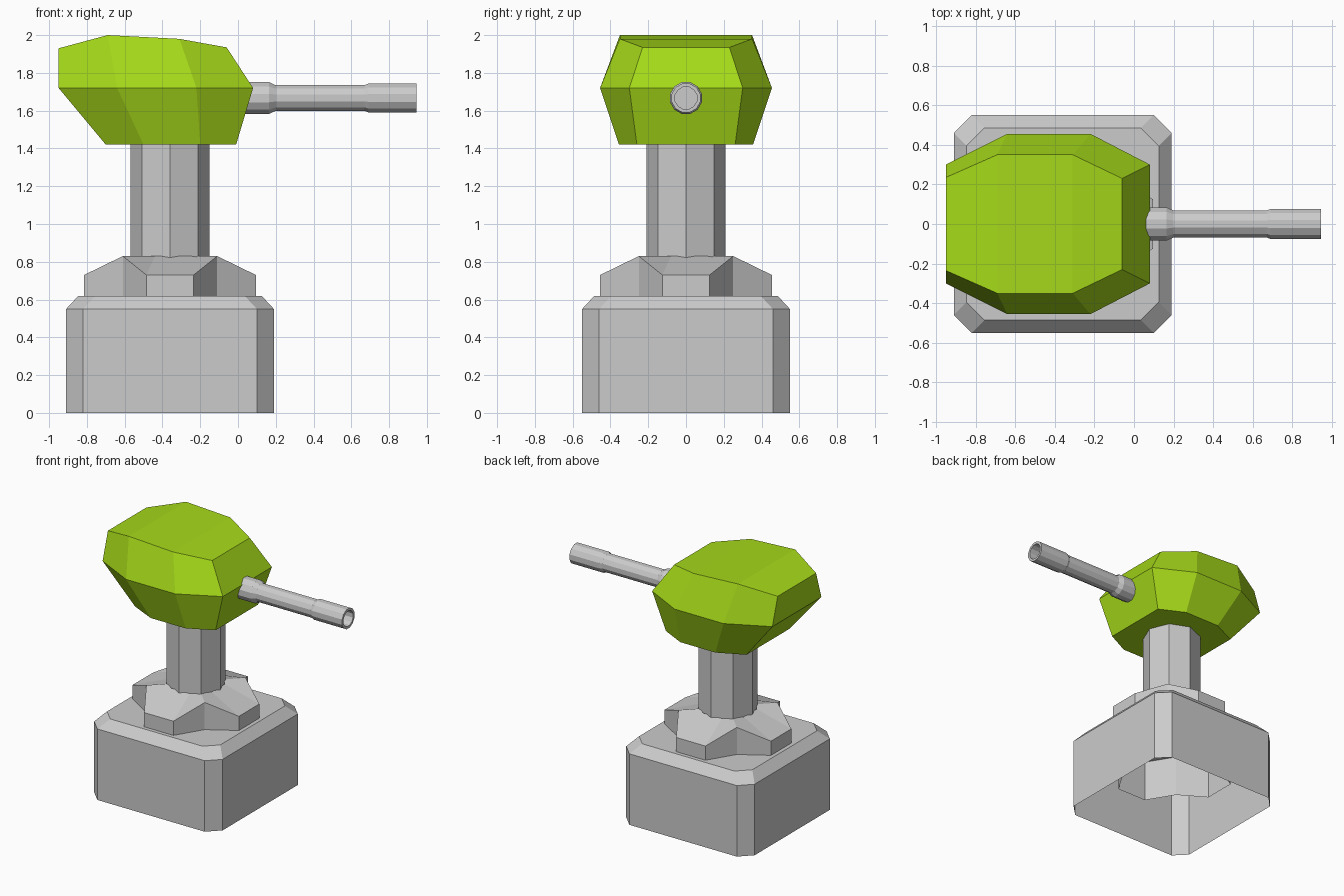
import bpy
from math import sin, cos, pi

if "Cube" in bpy.data.objects:
    bpy.data.objects.remove(bpy.data.objects["Cube"])

CX = -0.36  # axis of pedestal and column


def build(name, rings, cap_start=True, cap_end=True, strip_end=False):
    """Skin a list of equally long vertex rings, optionally capping the ends."""
    n = len(rings[0])
    verts = [v for r in rings for v in r]
    faces = []
    for k in range(len(rings) - 1):
        a, b = k * n, (k + 1) * n
        faces += [(a + i, a + (i + 1) % n, b + (i + 1) % n, b + i) for i in range(n)]
    if cap_start:
        faces.append(tuple(reversed(range(n))))
    last = (len(rings) - 1) * n
    if strip_end:  # crosswise quads over a ring mirrored in y
        faces += [(last + i, last + i + 1, last + n - 2 - i, last + n - 1 - i)
                  for i in range(n // 2 - 1)]
    elif cap_end:
        faces.append(tuple(range(last, last + n)))
    me = bpy.data.meshes.new(name)
    me.from_pydata(verts, [], faces)
    ob = bpy.data.objects.new(name, me)
    bpy.context.collection.objects.link(ob)
    return ob


def four_way(points):
    """Repeat (x, y) points in four quarter turns, counter-clockwise."""
    out = []
    for q in range(4):
        for p in points:
            x, y = p[0], p[1]
            for _ in range(q):
                x, y = -y, x
            out.append((CX + x, y) + tuple(p[2:]))
    return out


# pedestal box: chamfered corners, bevelled top, open underneath
def box_ring(h, c, z):
    return four_way([(h, -c, z), (h, c, z)])


build("pedestal", [box_ring(0.55, 0.46, 0), box_ring(0.55, 0.46, 0.55),
                   box_ring(0.485, 0.395, 0.62)], cap_start=False)

# four-armed collar sloping down from the column, open underneath
arm = [(0.455, -0.125), (0.455, 0.125), (0.25, 0.25)]
heights = (0.73, 0.73, 0.83)
low = four_way([(x, y, 0.30) for x, y in arm])
top = four_way([(x, y, z) for (x, y), z in zip(arm, heights)])
inner = four_way([(0.19, -0.08, 0.83), (0.19, 0.08, 0.83), (0.14, 0.14, 0.83)])
build("collar", [low, top, inner], cap_start=False, cap_end=False)

# octagonal column
build("column", [[(CX + 0.21 * cos(i * pi / 4), 0.21 * sin(i * pi / 4), z)
                  for i in range(8)] for z in (0.80, 1.44)])


# faceted head: each profile runs rear to front and is mirrored in y
def head_ring(profile):
    near = [(x, -y, z) for x, y, z in profile]
    return near + [(x, y, z) for x, y, z in reversed(profile)]


head = build("head", [
    head_ring([(-0.70, 0.26, 1.42), (-0.50, 0.355, 1.42), (-0.20, 0.355, 1.42), (-0.01, 0.26, 1.42)]),
    head_ring([(-0.95, 0.30, 1.72), (-0.64, 0.455, 1.72), (-0.22, 0.455, 1.72), (0.08, 0.30, 1.72)]),
    head_ring([(-0.95, 0.235, 1.93), (-0.69, 0.35, 2.0), (-0.31, 0.35, 1.98), (-0.06, 0.23, 1.935)]),
], strip_end=True)
green = bpy.data.materials.new("green_paint")
green.diffuse_color = (0.38, 0.70, 0.01, 1)
green.use_nodes = True
green.node_tree.nodes["Principled BSDF"].inputs["Base Color"].default_value = green.diffuse_color
head.data.materials.append(green)

# barrel with a stepped profile and a recessed muzzle
N = 12
steps = [(-0.05, 0.087), (0.165, 0.087), (0.20, 0.07), (0.67, 0.07),
         (0.69, 0.079), (0.945, 0.079), (0.945, 0.06), (0.72, 0.06)]
build("barrel", [[(x, r * cos((i + 0.5) * 2 * pi / N), 1.667 + r * sin((i + 0.5) * 2 * pi / N))
                  for i in range(N)] for x, r in steps])
